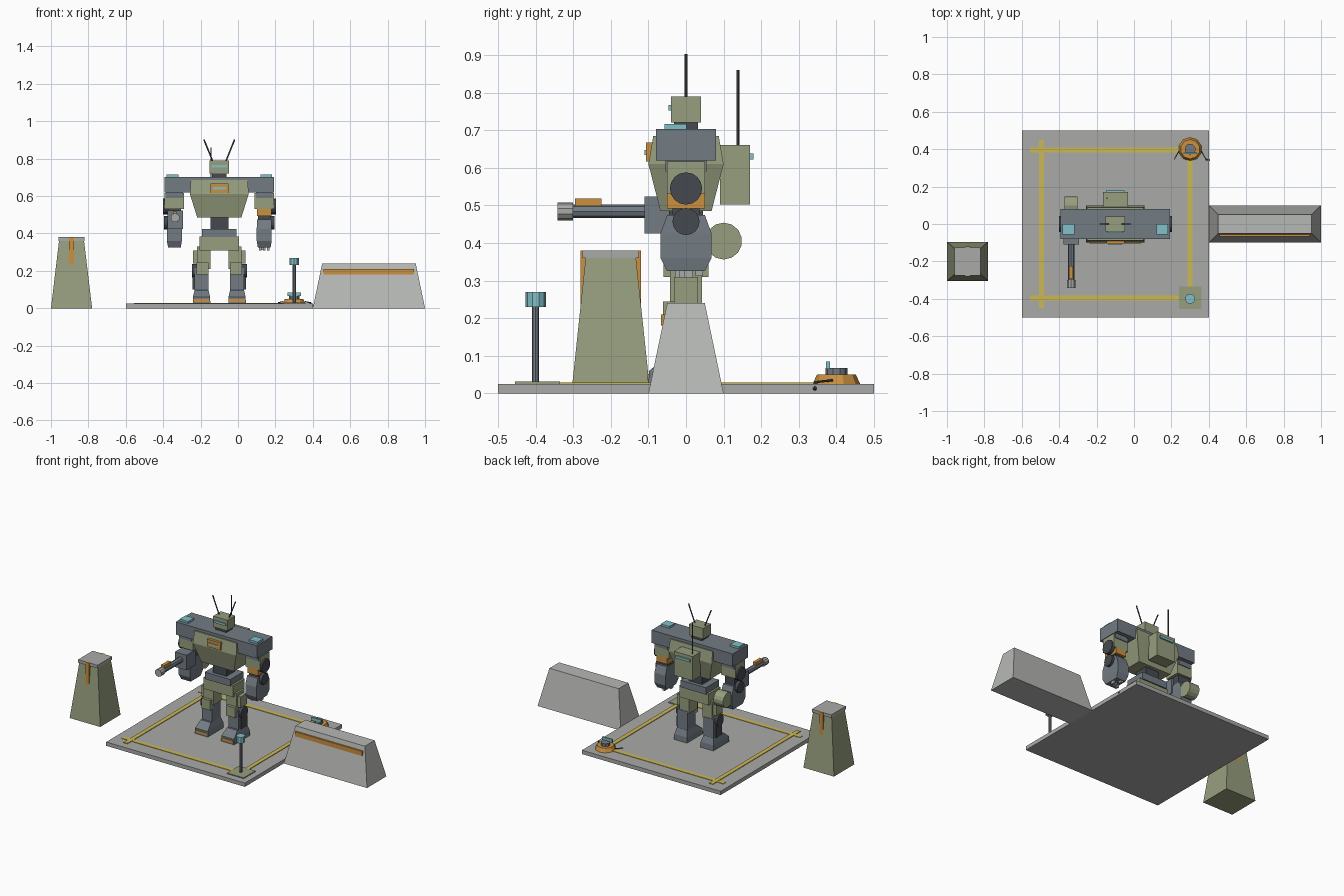
import bpy, bmesh, math
from mathutils import Vector

if "Cube" in bpy.data.objects:
    bpy.data.objects.remove(bpy.data.objects["Cube"], do_unlink=True)


def material(name, r, g, b):
    m = bpy.data.materials.new(name)
    m.use_nodes = True
    m.diffuse_color = (r, g, b, 1)
    m.node_tree.nodes["Principled BSDF"].inputs["Base Color"].default_value = (r, g, b, 1)
    return m


OLIVE = material("olive", .31, .345, .21)
SLATE = material("slate", .17, .2, .23)
DARK = material("dark_steel", .06, .067, .08)
STONE = material("concrete", .47, .48, .46)
PAD = material("pad_grey", .4, .4, .39)
ORANGE = material("orange", .6, .28, .05)
YELLOW = material("yellow", .6, .48, .09)
CYAN = material("cyan", .22, .53, .58)


def finish(name, bm, mat):
    bmesh.ops.recalc_face_normals(bm, faces=bm.faces)
    mesh = bpy.data.meshes.new(name)
    bm.to_mesh(mesh)
    bm.free()
    mesh.materials.append(mat)
    ob = bpy.data.objects.new(name, mesh)
    bpy.context.collection.objects.link(ob)
    return ob


def loft(name, mat, x, y, rings):
    """Stack of rectangles: (z, half width, half depth, optional y shift)."""
    bm = bmesh.new()
    loops = []
    for z, hx, hy, *dy in rings:
        cy = y + (dy[0] if dy else 0)
        loops.append([bm.verts.new((x + a * hx, cy + b * hy, z))
                      for a, b in ((-1, -1), (1, -1), (1, 1), (-1, 1))])
    for lo, hi in zip(loops, loops[1:]):
        for i in range(4):
            j = (i + 1) % 4
            bm.faces.new((lo[i], lo[j], hi[j], hi[i]))
    bm.faces.new(loops[0])
    bm.faces.new(loops[-1])
    return finish(name, bm, mat)


def box(name, mat, x, y, z, hx, hy):
    return loft(name, mat, x, y, [(z[0], hx, hy), (z[1], hx, hy)])


def rod(name, mat, start, end, r, r2=None, sides=12):
    a, b = Vector(start), Vector(end)
    bm = bmesh.new()
    bmesh.ops.create_cone(bm, cap_ends=True, segments=sides, radius1=r,
                          radius2=r if r2 is None else r2, depth=(b - a).length)
    ob = finish(name, bm, mat)
    ob.rotation_euler = (b - a).to_track_quat('Z', 'Y').to_euler()
    ob.location = (a + b) / 2
    return ob


# Landing pad and painted border
box("landing_pad", PAD, -.1, 0, (0, .025), .5, .5)
for y in (-.395, .395):
    box("border_stripe", YELLOW, -.125, y, (.024, .028), .43, .014)
box("border_stripe", YELLOW, -.495, 0, (.024, .029), .014, .45)
box("border_stripe", YELLOW, .3, 0, (.024, .029), .014, .41)

# Concrete barrier
loft("barrier", STONE, .7, 0, [(0, .3, .1), (.24, .25, .05)])
box("barrier_stripe", ORANGE, .7, -.06, (.18, .21), .242, .007)

# Tapered pylon
PX, PY = -.89, -.2
loft("pylon", OLIVE, PX, PY, [(0, .11, .105), (.36, .067, .067)])
box("pylon_cap", PAD, PX, PY, (.36, .38), .07, .075)
for s in (-1, 1):
    box("pylon_marker", ORANGE, PX, PY + s * .072, (.2, .38), .013, .008)

# Lamp post
box("lamp_base", OLIVE, .3, -.395, (.025, .031), .06, .06)
rod("lamp_post", SLATE, (.3, -.4, .03), (.3, -.4, .23), .009, sides=8)
rod("lamp_head", CYAN, (.3, -.4, .23), (.3, -.4, .27), .027, sides=10)

# Ground beacon
rod("beacon_base", ORANGE, (.3, .4, .025), (.3, .4, .05), .063, .052, 10)
rod("beacon_hub", SLATE, (.3, .4, .05), (.3, .4, .068), .029, sides=10)
box("beacon_light", CYAN, .3, .378, (.065, .085), .036, .005)
for s in (-1, 1):
    rod("beacon_cable", DARK, (.3 + s * .06, .39, .035), (.3 + s * .085, .345, .03), .003, sides=6)
rod("cable_end", DARK, (.385, .345, .03), (.402, .342, .01), .005, sides=6)

# Robot body
C = -.1
box("pelvis", OLIVE, C, 0, (.31, .385), .105, .06)
box("hip_belt", SLATE, C, 0, (.38, .425), .092, .068)
box("waist", DARK, C, 0, (.42, .5), .048, .045)
loft("chest", OLIVE, C, 0, [(.485, .118, .068), (.61, .157, .1), (.685, .152, .087)])
box("shoulder_beam", SLATE, C, 0, (.62, .703), .292, .08)
box("chest_plate", ORANGE, C, -.096, (.617, .667), .048, .011)
box("chest_light", CYAN, C, -.106, (.634, .647), .036, .005)
box("backpack", OLIVE, C, .13, (.503, .66), .067, .04)
box("backpack_light", CYAN, C, .173, (.622, .638), .05, .006)
rod("radio_mast", DARK, (-.144, .138, .65), (-.144, .138, .86), .004, sides=6)

# Head
box("neck", DARK, C, 0, (.7, .723), .038, .032)
box("head", OLIVE, C, 0, (.72, .79), .052, .04)
box("visor", CYAN, C, -.042, (.752, .767), .042, .005)
for s in (-1, 1):
    rod("head_antenna", DARK, (C + s * .035, 0, .785), (C + s * .082, 0, .902), .004, sides=6)

# Arms and legs, one of each per side
for s, side in ((1, "left_"), (-1, "right_")):
    ax = C + s * .24
    box(side + "shoulder_light", CYAN, C + s * .25, -.028, (.7, .716), .031, .029)
    box(side + "shoulder_joint", SLATE, ax, 0, (.59, .63), .045, .055)
    box(side + "upper_arm", OLIVE, ax, 0, (.53, .617), .052, .05)
    box(side + "elbow", DARK, ax, 0, (.44, .54), .034, .036)
    rod(side + "shoulder_disc", DARK, (ax + s * .03, 0, .545), (ax + s * .062, 0, .545), .043, sides=16)
    rod(side + "elbow_disc", DARK, (ax + s * .02, 0, .457), (ax + s * .056, 0, .457), .036, sides=16)
    loft(side + "forearm", SLATE, ax, 0, [(.325, .034, .05), (.36, .04, .068), (.425, .04, .068), (.475, .038, .05)])

    lx = C + s * .095
    box(side + "thigh", OLIVE, lx - s * .012, 0, (.21, .33), .035, .043)
    box(side + "hip_plate", OLIVE, lx + s * .034, 0, (.24, .31), .012, .032)
    box(side + "knee_guard", OLIVE, lx - s * .005, -.045, (.18, .245), .032, .016)
    rod(side + "knee_disc", DARK, (lx, 0, .2), (lx + s * .052, 0, .2), .036, sides=16)
    box(side + "shin", SLATE, lx, .003, (.085, .22), .037, .043)
    box(side + "calf_plate", DARK, lx + s * .04, .005, (.1, .17), .008, .03)
    loft(side + "foot", SLATE, lx, -.018, [(.025, .047, .082), (.06, .046, .08), (.098, .037, .05, .015)])
    box(side + "toe_band", ORANGE, lx, -.095, (.034, .05), .042, .008)

# Left hand and arm band
LX = C + .24
box("arm_band", ORANGE, LX, 0, (.492, .532), .038, .05)
for i in (-1, 0, 1):
    box("finger", PAD, LX + i * .022, -.005 + i * .012, (.308, .335), .007, .012)
box("thumb", PAD, LX - .01, .035, (.312, .335), .008, .01)

# Right arm cannon with counterweight drum
GX, GZ = C - .236, .484
box("cannon_mount", SLATE, GX, -.06, (.425, .523), .042, .05)
rod("cannon_barrel", SLATE, (GX, -.1, GZ), (GX, -.31, GZ), .018, sides=8)
rod("cannon_muzzle", PAD, (GX, -.3, GZ), (GX, -.342, GZ), .024, sides=10)
box("cannon_sight", ORANGE, GX, -.26, (.499, .518), .011, .035)
rod("counterweight_drum", OLIVE, (GX - .035, .1, .405), (GX + .035, .1, .405), .049, sides=14)
